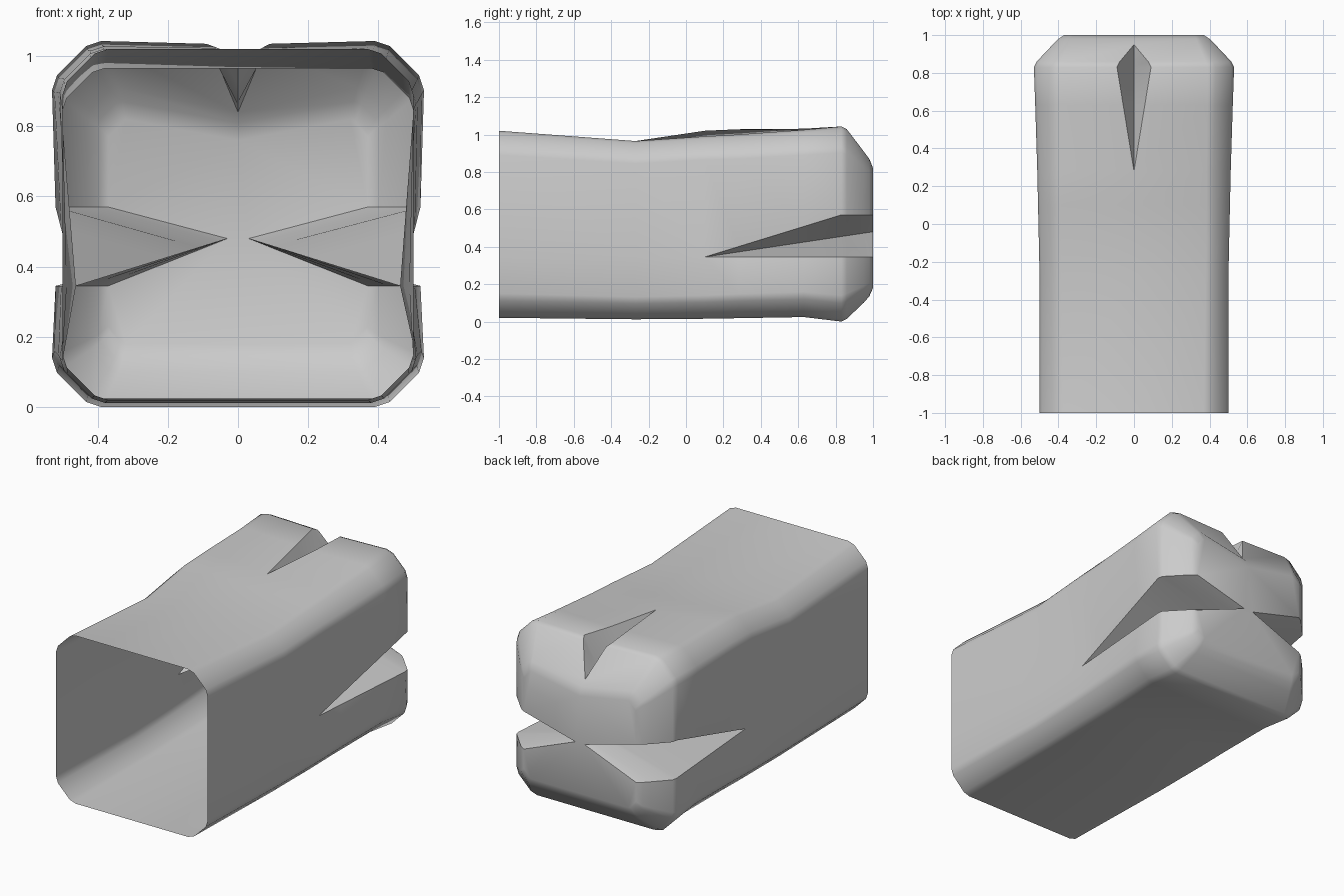
import bpy, bmesh, math

if "Cube" in bpy.data.objects:
    bpy.data.objects.remove(bpy.data.objects["Cube"])

# Ring stations along the beam: y, half width, bottom, top, corner chamfer
STATIONS = [
    (-1.0, .50, .02, 1.02, .13),
    (-.27, .50, .012, .965, .12),
    (.10, .508, .015, .99, .125),
    (.28, .512, .018, 1.0, .13),
    (.63, .523, .024, 1.025, .135),
    (.83, .53, .0, 1.043, .14),
    (.86, .515, .015, 1.028, .135),
    (.95, .43, .10, .91, .09),
    (.98, .40, .135, .87, .07),
    (1.0, .37, .18, .82, .05),
]
CORNER = [(1, 0), (.7, .1), (.1, .7), (0, 1)]   # rounded chamfer profile


def ramp(y, points):
    """Piecewise linear lookup."""
    if y <= points[0][0]:
        return points[0][1]
    for (y0, v0), (y1, v1) in zip(points, points[1:]):
        if y <= y1:
            return v0 + (v1 - v0) * (y - y0) / (y1 - y0)
    return points[-1][1]


def half_ring(y, w, zb, zt, c, side):
    # top crack: lip half width and crease height
    lip = ramp(y, [(.28, 0), (.83, .09), (.86, .075), (.95, 0)])
    crease = zt if y <= .28 else ramp(y, [(.28, 1.0), (.95, .84), (.98, .81), (1.0, .76)])
    lip_z = zt - .008 if lip > 0 else crease
    # side crack: upper lip, deep crease, lower lip
    sx = ramp(y, [(-1, .5), (-.27, .488), (.1, .462), (.83, .52)]) if y < .84 else w
    mx = ramp(y, [(-1, .5), (-.27, .488), (.1, .462), (1.0, .03)])
    mz = ramp(y, [(.1, .345), (1.0, .48)])
    uz = ramp(y, [(.1, .345), (.83, .57), (1.0, .57)])
    # slight swelling on the left half of the top
    swell = ramp(y, [(-.27, 0), (.1, .03), (.28, .028), (.63, .006), (.83, 0)]) if side < 0 else 0
    pts = [(0, crease), (lip, lip_z + (swell if lip else 0))]
    pts += [(w - a * c, zt + swell - b * c) for a, b in CORNER]
    pts += [(sx, uz), (mx, mz), (sx, .345)]
    pts += [(w - a * c, zb + b * c) for a, b in reversed(CORNER)]
    return [(side * x, y, z) for x, z in pts]


def ring(station):
    right = half_ring(*station, 1)
    left = half_ring(*station, -1)
    return right + left[:0:-1]


bm = bmesh.new()
rings = [[bm.verts.new(p) for p in ring(s)] for s in STATIONS]
n = len(rings[0])

# Outer skin, open at the front
for a, b in zip(rings, rings[1:]):
    for i in range(n):
        j = (i + 1) % n
        bm.faces.new((a[i], a[j], b[j], b[i]))

# Split end cap: upper and lower jaw on either side of the cracks
end = rings[-1]
bm.faces.new(end[18:] + end[:8])
bm.faces.new(end[7:19])

bmesh.ops.remove_doubles(bm, verts=bm.verts[:], dist=.0005)
bmesh.ops.triangulate(bm, faces=[f for f in bm.faces if len(f.verts) > 4])
bmesh.ops.recalc_face_normals(bm, faces=bm.faces[:])
mesh = bpy.data.meshes.new("cracked_beam_end")
bm.to_mesh(mesh)
bm.free()

beam = bpy.data.objects.new("cracked_beam_end", mesh)
bpy.context.collection.objects.link(beam)
bpy.context.view_layer.objects.active = beam
beam.select_set(True)
bpy.ops.object.shade_smooth_by_angle(angle=math.radians(45))
